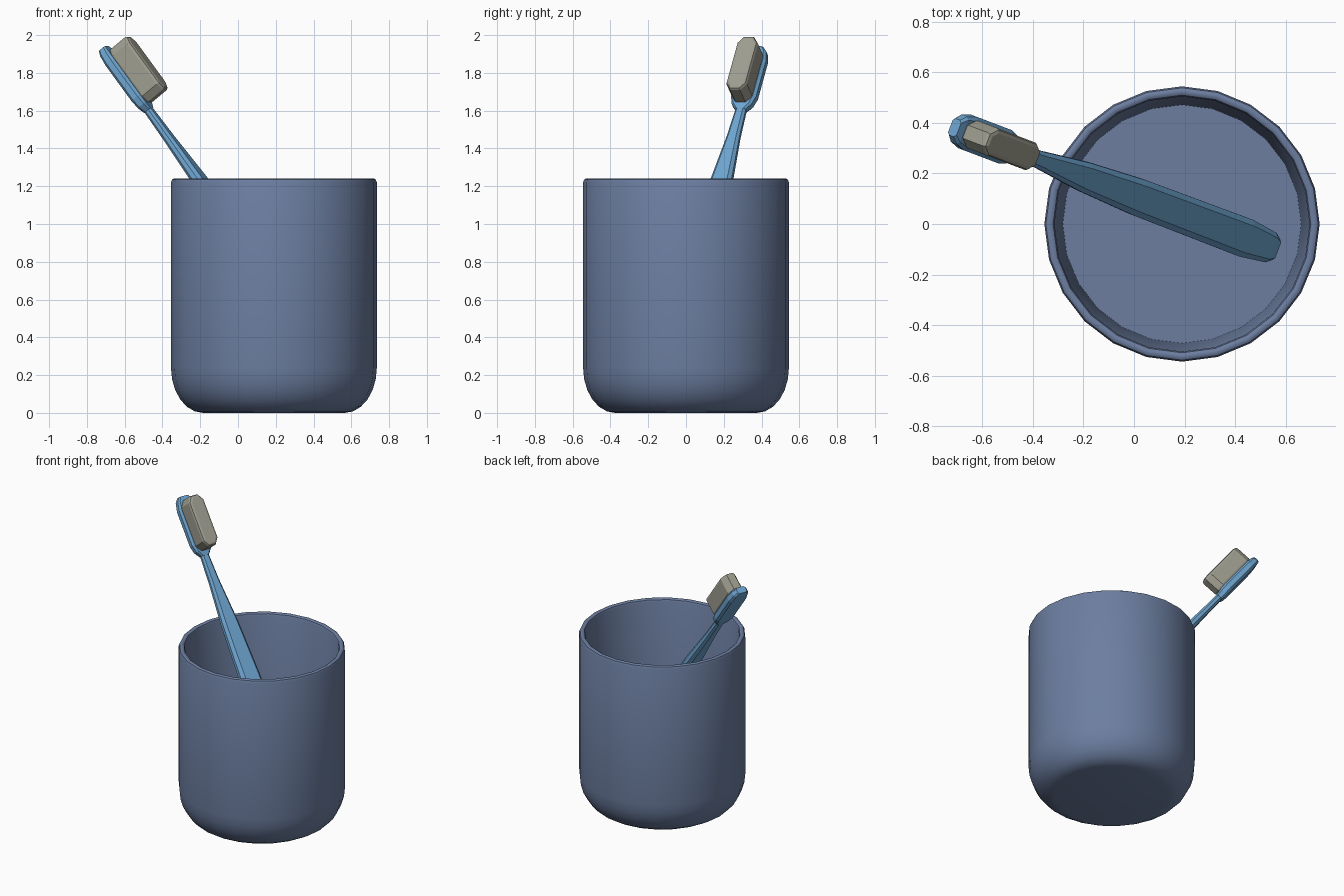
import bpy, bmesh, math
from mathutils import Vector, Matrix

if "Cube" in bpy.data.objects:
    bpy.data.objects.remove(bpy.data.objects["Cube"])


def material(name, rgb):
    m = bpy.data.materials.new(name)
    m.diffuse_color = (*rgb, 1)
    m.use_nodes = True
    m.node_tree.nodes["Principled BSDF"].inputs["Base Color"].default_value = m.diffuse_color
    return m


slate = material("slate blue", (0.150, 0.208, 0.352))
blue = material("sky blue", (0.156, 0.376, 0.630))
grey = material("warm grey", (0.350, 0.342, 0.280))


def loft(name, rings, mat, smooth=None):
    """Skin a list of equal-length point rings and cap both ends."""
    bm = bmesh.new()
    vr = [[bm.verts.new(p) for p in ring] for ring in rings]
    n = len(vr[0])
    for a, b in zip(vr, vr[1:]):
        for i in range(n):
            j = (i + 1) % n
            bm.faces.new((a[i], a[j], b[j], b[i]))
    bm.faces.new(vr[0][::-1])
    bm.faces.new(vr[-1])
    bmesh.ops.recalc_face_normals(bm, faces=bm.faces)
    me = bpy.data.meshes.new(name)
    bm.to_mesh(me)
    bm.free()
    me.materials.append(mat)
    ob = bpy.data.objects.new(name, me)
    bpy.context.collection.objects.link(ob)
    if smooth:
        bpy.ops.object.select_all(action='DESELECT')
        ob.select_set(True)
        bpy.context.view_layer.objects.active = ob
        bpy.ops.object.shade_smooth_by_angle(angle=math.radians(smooth))
    return ob


# Cup: 24-sided lathe with rounded base, thin rim and tapered inner wall
R, FR, FZ, H = 0.545, 0.17, 0.24, 1.24
profile = [(R - FR + FR * math.sin(a), FZ - FZ * math.cos(a))
           for a in (math.radians(15 * k) for k in range(7))]
profile += [(R, H - 0.02), (R - 0.006, H - 0.005), (R - 0.014, H), (0.519, H),
            (0.510, H - 0.006), (0.505, H - 0.02), (0.472, 0.13)]
cup_rings = [[(0.19 + r * math.cos(math.tau * i / 24), r * math.sin(math.tau * i / 24), z)
              for i in range(24)] for r, z in profile]
loft("cup", cup_rings, slate, 35)

# Toothbrush frame: d runs along the handle, n towards the bristles, w across
d = Vector((-0.575, 0.218, 0.789)).normalized()
w = Vector((-d.y, d.x, 0)).normalized()
n = w.cross(d)
if n.z < 0:
    n, w = -n, -w
frame = Matrix((w, d, n)).transposed().to_4x4()
frame.translation = (0.56, -0.10, 0.185)


def section(t, width, thick, c):
    """Chamfered rectangle across the handle at distance t."""
    x, z = width / 2, thick / 2
    pts = [(x, z - c), (x - c, z), (c - x, z), (-x, z - c),
           (-x, c - z), (c - x, -z), (x - c, -z), (x, c - z)]
    return [(px, t, pz) for px, pz in pts]


# Handle: broad grip tapering to a slim neck
handle = loft("brush_handle", [section(*s) for s in (
    (0.01, 0.09, 0.045, 0.012), (0.05, 0.125, 0.065, 0.018),
    (0.22, 0.155, 0.075, 0.022), (0.95, 0.148, 0.072, 0.022),
    (1.32, 0.120, 0.062, 0.018), (1.62, 0.072, 0.048, 0.014),
    (1.83, 0.056, 0.042, 0.012))], blue)

# Head plate: rounded-end plate behind the bristles
head = loft("brush_head", [section(*s) for s in (
    (1.795, 0.060, 0.045, 0.010), (1.83, 0.115, 0.055, 0.012),
    (1.88, 0.142, 0.060, 0.014), (2.12, 0.142, 0.060, 0.014),
    (2.18, 0.115, 0.055, 0.012), (2.21, 0.070, 0.045, 0.010))], blue)

# Bristle block with rounded edges
bristles = loft("bristles", [[(x, y, z) for x, y in (
    (0.028, 1.825), (0.058, 1.865), (0.058, 2.135), (0.028, 2.178),
    (-0.028, 2.178), (-0.058, 2.135), (-0.058, 1.865), (-0.028, 1.825))]
    for z in (0.02, 0.155)], grey)
bev = bristles.modifiers.new("soft_edges", 'BEVEL')
bev.width = 0.018
bev.segments = 2
bev.limit_method = 'ANGLE'
bev.angle_limit = math.radians(60)

for ob in (handle, head, bristles):
    ob.matrix_world = frame
